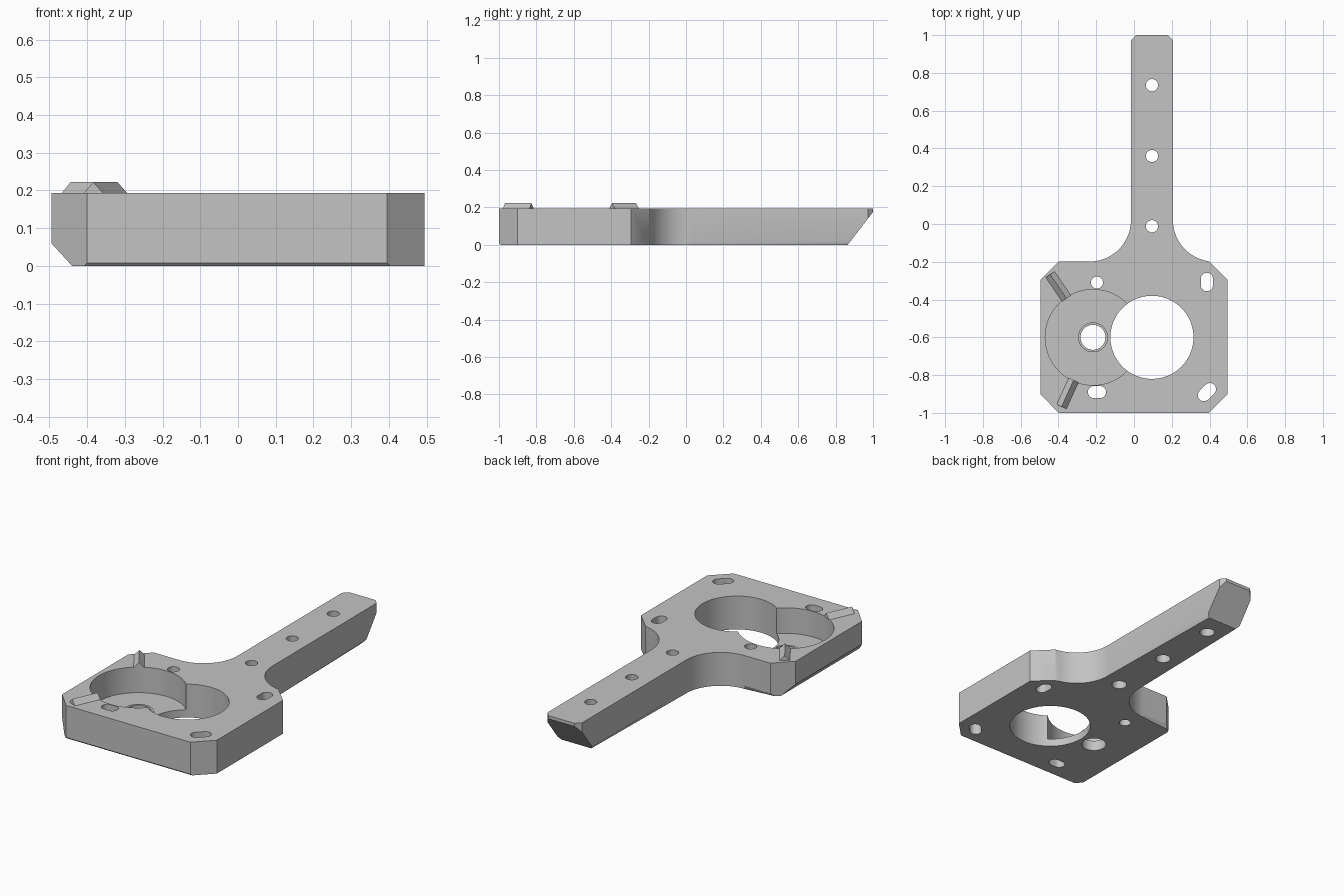
import bpy, bmesh
from math import sin, cos, radians, pi
from mathutils import Vector

cube = bpy.data.objects.get("Cube")
if cube:
    bpy.data.objects.remove(cube, do_unlink=True)

TOP = 0.193            # upper face of the plate
FLOOR = 0.045          # floor of the round pocket
BORE = (0.095, -0.6)   # large through opening
HUB = (-0.217, -0.6)   # pocket centre

grey = bpy.data.materials.new("plain grey")
grey.use_nodes = True
grey.diffuse_color = (0.55, 0.55, 0.55, 1)
grey.node_tree.nodes["Principled BSDF"].inputs["Base Color"].default_value = (0.55, 0.55, 0.55, 1)


def arc(centre, r, a0, a1, n):
    """Points along an arc, angles in degrees, both ends included."""
    angles = [radians(a0 + (a1 - a0) * i / n) for i in range(n + 1)]
    return [(centre[0] + r * cos(a), centre[1] + r * sin(a)) for a in angles]


def circle(centre, r, n=64):
    return arc(centre, r, 0, 360, n)[:-1]


def slot(centre, r, half, angle):
    """Rounded slot whose long axis points along angle."""
    dx, dy = half * cos(radians(angle)), half * sin(radians(angle))
    x, y = centre
    return (arc((x + dx, y + dy), r, angle - 90, angle + 90, 16)
            + arc((x - dx, y - dy), r, angle + 90, angle + 270, 16))


def prism_bmesh(points, z0, z1):
    bm = bmesh.new()
    low = [bm.verts.new((x, y, z0)) for x, y in points]
    high = [bm.verts.new((x, y, z1)) for x, y in points]
    bm.faces.new(low[::-1])
    bm.faces.new(high)
    for i in range(len(points)):
        j = (i + 1) % len(points)
        bm.faces.new((low[i], low[j], high[j], high[i]))
    return bm


def make_object(name, bm):
    bmesh.ops.recalc_face_normals(bm, faces=bm.faces[:])
    mesh = bpy.data.meshes.new(name)
    bm.to_mesh(mesh)
    bm.free()
    mesh.materials.append(grey)
    ob = bpy.data.objects.new(name, mesh)
    bpy.context.collection.objects.link(ob)
    return ob


def activate(ob):
    bpy.ops.object.select_all(action='DESELECT')
    ob.select_set(True)
    bpy.context.view_layer.objects.active = ob


def cut(target, points, z0=-0.05, z1=0.3, flare=1.0):
    """Subtract a prism; flare widens its lower end."""
    bm = prism_bmesh(points, z0, z1)
    if flare != 1.0:
        mid = sum((v.co for v in bm.verts), Vector()) / len(bm.verts)
        for v in bm.verts:
            if v.co.z < mid.z:
                v.co.x = mid.x + (v.co.x - mid.x) * flare
                v.co.y = mid.y + (v.co.y - mid.y) * flare
    cutter = make_object("cutter", bm)
    cutter.hide_render = True
    activate(target)
    mod = target.modifiers.new("cut", 'BOOLEAN')
    mod.operation, mod.solver, mod.object = 'DIFFERENCE', 'EXACT', cutter
    bpy.ops.object.modifier_apply(modifier=mod.name)
    bpy.data.objects.remove(cutter, do_unlink=True)


def slice_off(bm, co, normal):
    """Plane cut that removes the outer side and caps the opening."""
    geom = bm.verts[:] + bm.edges[:] + bm.faces[:]
    bmesh.ops.bisect_plane(bm, geom=geom, dist=1e-5, plane_co=co,
                           plane_no=Vector(normal).normalized(), clear_outer=True)
    bmesh.ops.holes_fill(bm, edges=[e for e in bm.edges if e.is_boundary], sides=0)


# Plate and arm outline: clipped square body, filleted into a narrow arm
outline = [(-0.495, -0.9), (-0.4, -1), (0.395, -1), (0.495, -0.9), (0.495, -0.295)]
outline += arc((0.426, 0.021), 0.22, 262, 180, 20)
outline += [(0.206, 0.972), (0.18, 1), (0.012, 1), (-0.016, 0.972)]
outline += arc((-0.236, 0.021), 0.22, 0, -90, 20)
outline += [(-0.4, -0.199), (-0.495, -0.295)]
bm = prism_bmesh(outline, 0, TOP)

# Chamfered underside of the fillets and arm
edges = [e for e in bm.edges if all(v.co.z < 0.001 and v.co.y > -0.21 for v in e.verts)]
bmesh.ops.bevel(bm, geom=edges, offset=0.018, offset_type='OFFSET', segments=1,
                affect='EDGES', clamp_overlap=False)

# Sloping tip, side chamfer and fine front chamfer
slice_off(bm, (0, 0.865, 0), (0, 0.175, -0.135))
slice_off(bm, (-0.44, 0, 0), (-0.06, 0, -0.055))
slice_off(bm, (0, -0.992, 0), (0, -1, -1))
plate = make_object("mounting_plate", bm)

# Pocket, large opening and hub hole
cut(plate, circle(HUB, 0.253, 96), z0=FLOOR)
cut(plate, circle(BORE, 0.22, 96))
cut(plate, circle(HUB, 0.066))

# Corner screw hole and adjustment slots
cut(plate, circle((-0.196, -0.31), 0.032, 32))
cut(plate, slot((-0.196, -0.89), 0.032, 0.016, 0))
cut(plate, slot((0.386, -0.307), 0.032, 0.017, 90))
cut(plate, slot((0.386, -0.89), 0.032, 0.023, 45))

# Arm holes, slightly wider underneath
for y in (0.735, 0.36, -0.012):
    cut(plate, circle((0.095, y), 0.032, 32), z0=0 - 0.01, z1=TOP + 0.01, flare=1.28)

# Low raised ring around the hub hole
ring = make_object("hub_ring", prism_bmesh(circle(HUB, 0.079), FLOOR - 0.005, FLOOR + 0.015))
cut(ring, circle(HUB, 0.066))

# Triangular ridges radiating from the pocket
for name, angle in (("rear_ridge", 124.3), ("front_ridge", 245.6)):
    out = Vector((cos(radians(angle)), sin(radians(angle)), 0))
    side = Vector((-out.y, out.x, 0))
    base = Vector((HUB[0], HUB[1], TOP - 0.001))
    bm = bmesh.new()
    ends = []
    for r in (0.248, 0.403):
        p = base + out * r
        ends.append([bm.verts.new(q) for q in
                     (p - side * 0.029, p + side * 0.029, p + Vector((0, 0, 0.03)))])
    for tri in ends:
        bm.faces.new(tri)
    for i in range(3):
        j = (i + 1) % 3
        bm.faces.new((ends[0][i], ends[0][j], ends[1][j], ends[1][i]))
    make_object(name, bm)

# Smooth round walls, keep sharp edges
for ob in (plate, ring):
    activate(ob)
    bpy.ops.object.shade_smooth_by_angle(angle=radians(25))
